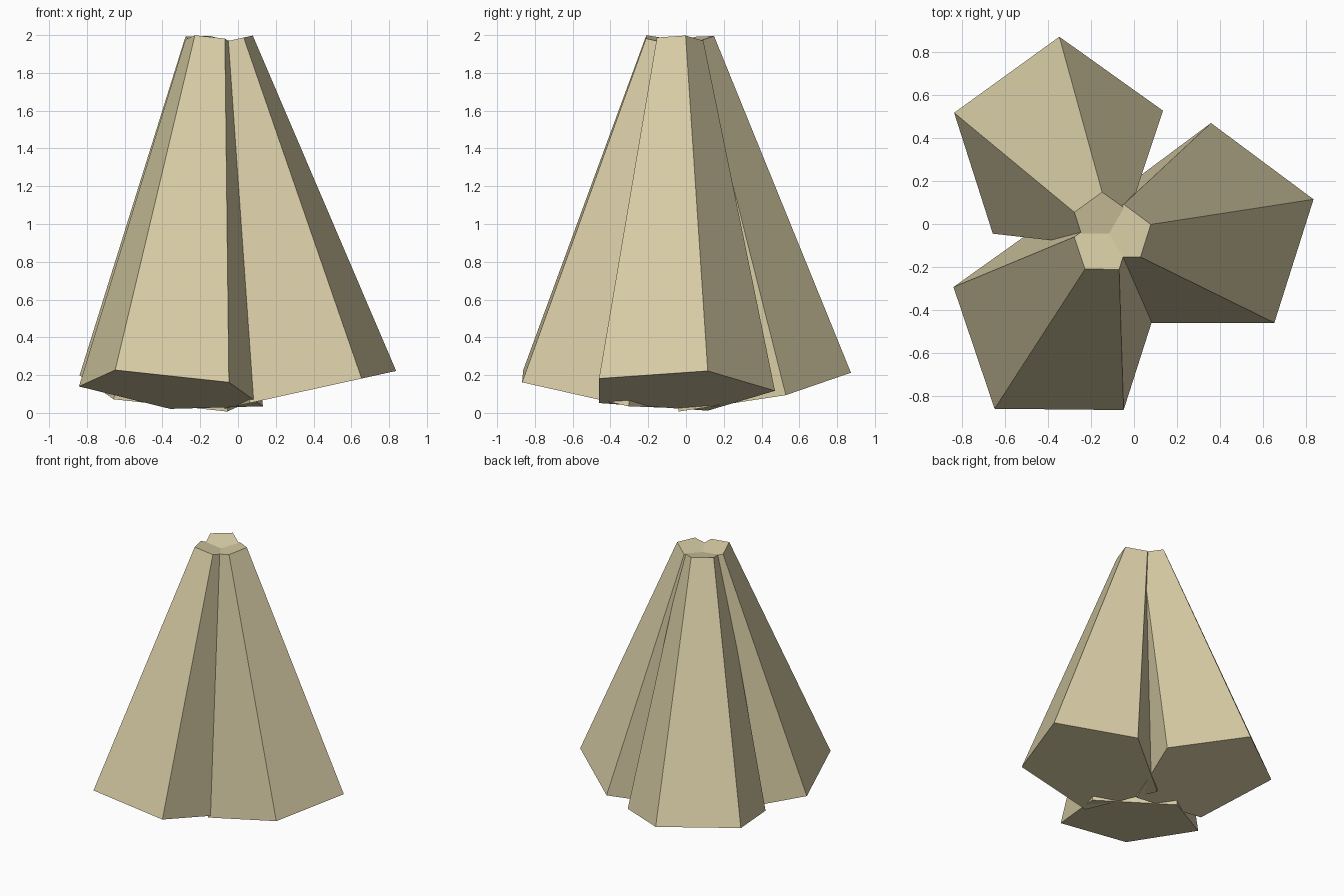
import bpy
from math import radians, sin, cos, atan2
from mathutils import Matrix, Vector

if "Cube" in bpy.data.objects:
    bpy.data.objects.remove(bpy.data.objects["Cube"])

tan = bpy.data.materials.new("tan")
tan.diffuse_color = (0.69, 0.61, 0.38, 1)
tan.use_nodes = True
tan.node_tree.nodes["Principled BSDF"].inputs["Base Color"].default_value = tan.diffuse_color

HUB = Vector((-0.116, -0.044, 0))     # axis the three legs lean around
R_FOOT, R_HEAD = 0.475, 0.068         # distance of leg ends from that axis
Z_FOOT, Z_HEAD = 0.117, 1.97


def leg(name, angle):
    """Five-sided tapered leg leaning inwards, without spin about its axis."""
    a = radians(angle)
    out = Vector((cos(a), sin(a), 0))
    foot = HUB + out * R_FOOT + Vector((0, 0, Z_FOOT))
    head = HUB + out * R_HEAD + Vector((0, 0, Z_HEAD))
    bpy.ops.mesh.primitive_cone_add(vertices=5, radius1=0.515, radius2=0.136,
                                    depth=(head - foot).length)
    ob = bpy.context.object
    ob.name = name
    tilt = atan2(R_FOOT - R_HEAD, Z_HEAD - Z_FOOT)
    lean_axis = Vector((sin(a), -cos(a), 0))
    ob.matrix_world = (Matrix.Translation((foot + head) / 2)
                       @ Matrix.Rotation(tilt, 4, lean_axis))
    ob.data.materials.append(tan)


# Three overlapping legs
leg("right_leg", 0)
leg("back_left_leg", 120)
leg("front_left_leg", 240)
